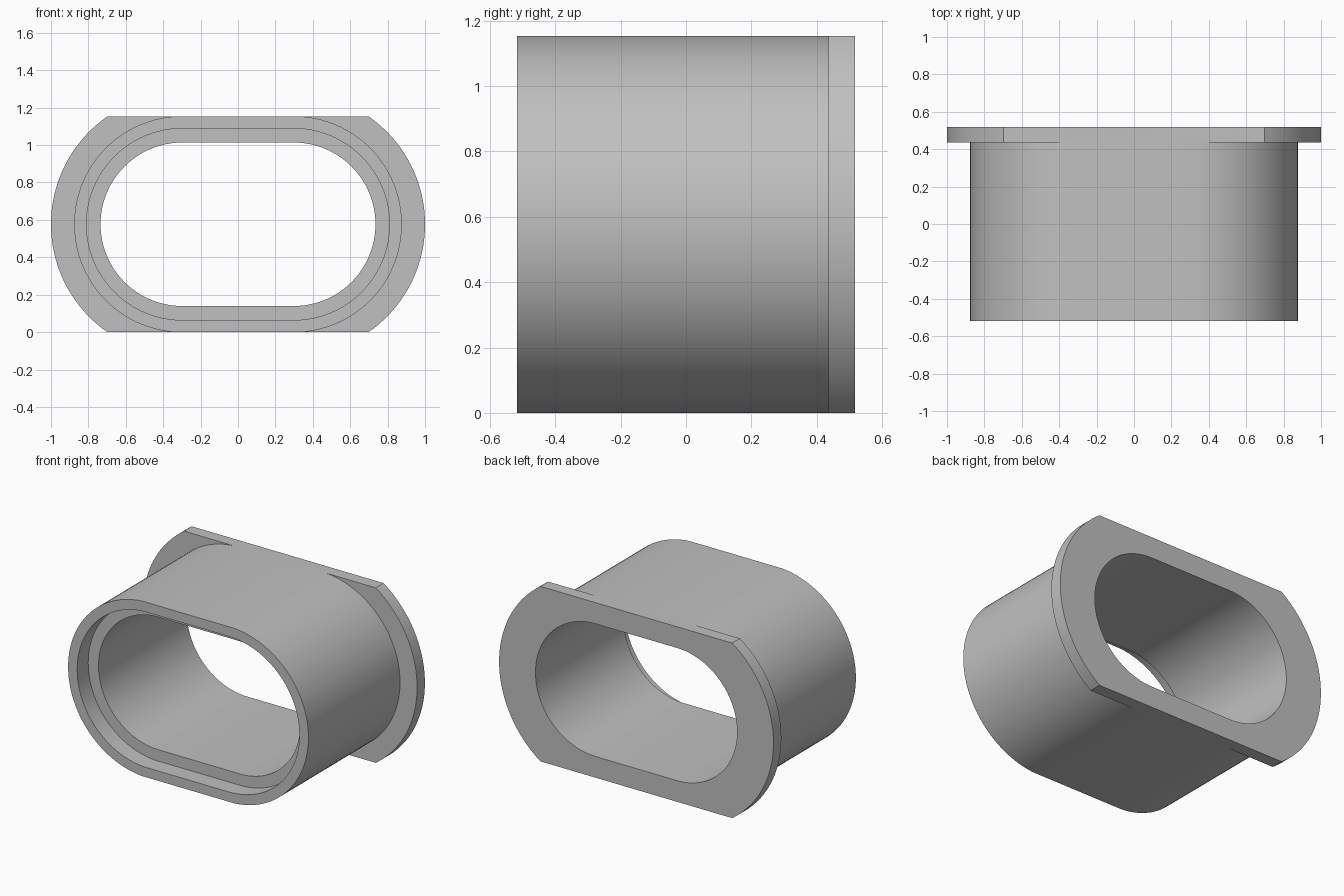
import bpy, bmesh
from math import asin, cos, sin, pi, radians

cube = bpy.data.objects.get("Cube")
if cube:
    bpy.data.objects.remove(cube)

HALF_H = 0.5765     # half height, where the flats cut the rounds
CENTRE_X = 0.298    # offset of each end arc's centre
FRONT, STEP, BACK = -0.5175, 0.436, 0.5175
LEDGE = FRONT + 0.115
BORE, REBATE, BODY, FLANGE = 0.437, 0.512, 0.578, 0.702
N = 48              # segments per end arc

grey = bpy.data.materials.new("plain grey")
grey.use_nodes = True
grey.diffuse_color = (0.53, 0.53, 0.53, 1)
grey.node_tree.nodes["Principled BSDF"].inputs["Base Color"].default_value = grey.diffuse_color

bm = bmesh.new()


def slot_loop(radius, y):
    """Two end arcs joined by flats, with the arcs clipped at the flats."""
    a = asin(min(1, HALF_H / radius))
    angles = [-a + 2 * a * i / N for i in range(N + 1)]
    pts = [(CENTRE_X + radius * cos(t), radius * sin(t)) for t in angles]
    pts += [(-x, -z) for x, z in pts]
    return [bm.verts.new((x, y, z + HALF_H)) for x, z in pts]


# Cross-section from the bore, round the front rebate, to the flange
section = [(BORE, BACK), (BORE, LEDGE), (REBATE, LEDGE), (REBATE, FRONT),
           (BODY, FRONT), (BODY, STEP), (FLANGE, STEP), (FLANGE, BACK)]
loops = [slot_loop(r, y) for r, y in section]
count = len(loops[0])
flats = (N, count - 1)
outer = range(4, 7)     # bands where body and flange share their flats

for k, loop in enumerate(loops):
    following = loops[(k + 1) % len(loops)]
    for i in range(count):
        if k in outer and i in flats:
            continue
        j = (i + 1) % count
        bm.faces.new((loop[i], loop[j], following[j], following[i]))

# Shared top and bottom flats, each one T-shaped face
for i in flats:
    j = (i + 1) % count
    bm.faces.new([l[i] for l in loops[4:]] + [l[j] for l in reversed(loops[4:])])

bmesh.ops.recalc_face_normals(bm, faces=bm.faces)
mesh = bpy.data.meshes.new("flanged_sleeve")
bm.to_mesh(mesh)
bm.free()
mesh.materials.append(grey)

sleeve = bpy.data.objects.new("flanged_sleeve", mesh)
bpy.context.collection.objects.link(sleeve)
bpy.ops.object.select_all(action='DESELECT')
sleeve.select_set(True)
bpy.context.view_layer.objects.active = sleeve
bpy.ops.object.shade_smooth_by_angle(angle=radians(30))
